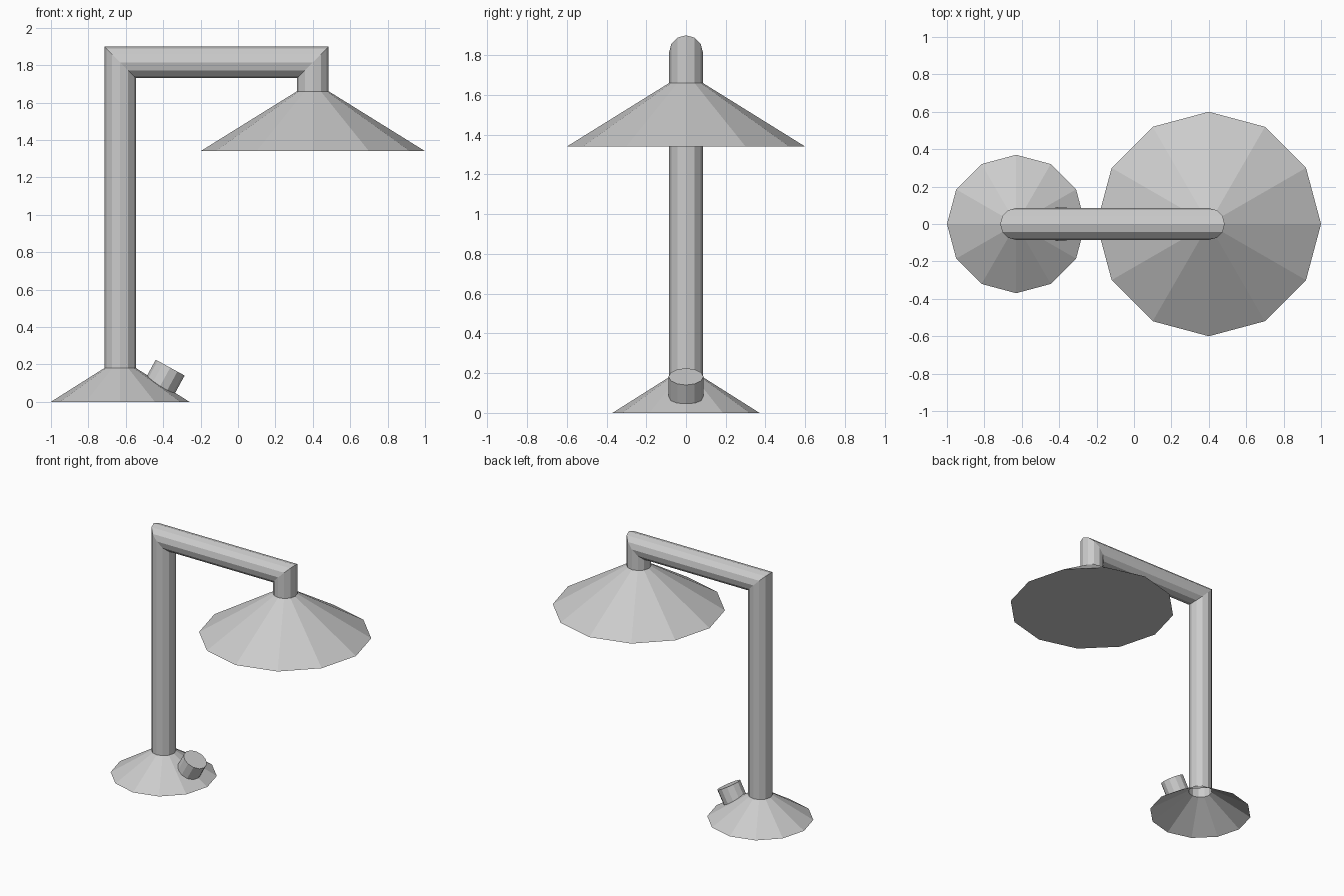
import bpy, bmesh, math
from mathutils import Vector

if "Cube" in bpy.data.objects:
    bpy.data.objects.remove(bpy.data.objects["Cube"])

SIDES = 12
BASE_X, SHADE_X = -0.63, 0.40
TUBE_R, ARM_Z = 0.085, 1.815
BASE_R, BASE_TOP = 0.37, 0.18
SHADE_R, SHADE_TOP, SHADE_Z = 0.60, 1.66, 1.34
CIRCLE = [(math.cos(2 * math.pi * i / SIDES), math.sin(2 * math.pi * i / SIDES))
          for i in range(SIDES)]


def loft(name, rings, cap_start=False, cap_end=False):
    """Bridge a series of 12-point rings into a flat-shaded object."""
    bm = bmesh.new()
    loops = [[bm.verts.new(p) for p in ring] for ring in rings]
    for a, b in zip(loops, loops[1:]):
        for i in range(SIDES):
            j = (i + 1) % SIDES
            bm.faces.new((a[i], a[j], b[j], b[i]))
    if cap_start:
        bm.faces.new(loops[0])
    if cap_end:
        bm.faces.new(loops[-1])
    bmesh.ops.recalc_face_normals(bm, faces=bm.faces)
    mesh = bpy.data.meshes.new(name)
    bm.to_mesh(mesh)
    bm.free()
    obj = bpy.data.objects.new(name, mesh)
    bpy.context.collection.objects.link(obj)
    return obj


def ring(cx, z, r, flip=1, miter=0.0):
    """Horizontal ring; miter tilts it to 45 degrees, flip mirrors it in x."""
    return [(cx + flip * r * c, r * s, z - miter * r * c) for c, s in CIRCLE]


# Hollow conical foot, open underneath
loft("base", [ring(BASE_X, 0, BASE_R), ring(BASE_X, BASE_TOP, TUBE_R)])

# Post, horizontal arm and short neck with mitred corners
loft("stand_tube", [
    ring(BASE_X, BASE_TOP, TUBE_R),
    ring(BASE_X, ARM_Z, TUBE_R, 1, 1),
    ring(SHADE_X, ARM_Z, TUBE_R, -1, 1),
    ring(SHADE_X, SHADE_TOP, TUBE_R, -1),
])

# Conical lamp shade, closed underneath
loft("shade", [ring(SHADE_X, SHADE_TOP, TUBE_R), ring(SHADE_X, SHADE_Z, SHADE_R)],
     cap_end=True)

# Switch button: tilted cylinder whose lower rim lies on the foot's slope
tilt = math.radians(28.7)
axis = Vector((math.sin(tilt), 0, math.cos(tilt)))
side = Vector((math.cos(tilt), 0, -math.sin(tilt)))
centre = Vector((-0.3625, 0, 0.1825))
top = [centre + side * (0.088 * c) + Vector((0, 0.088 * s, 0)) for c, s in CIRCLE]
slope = (BASE_R - TUBE_R) / BASE_TOP
bottom = []
for p in top:
    gap = BASE_R - slope * p.z - (p.x - BASE_X) - abs(p.y) * math.tan(math.pi / SIDES)
    bottom.append(p + axis * (gap / (axis.x + slope * axis.z)))
loft("switch_button", [bottom, top], cap_end=True)
